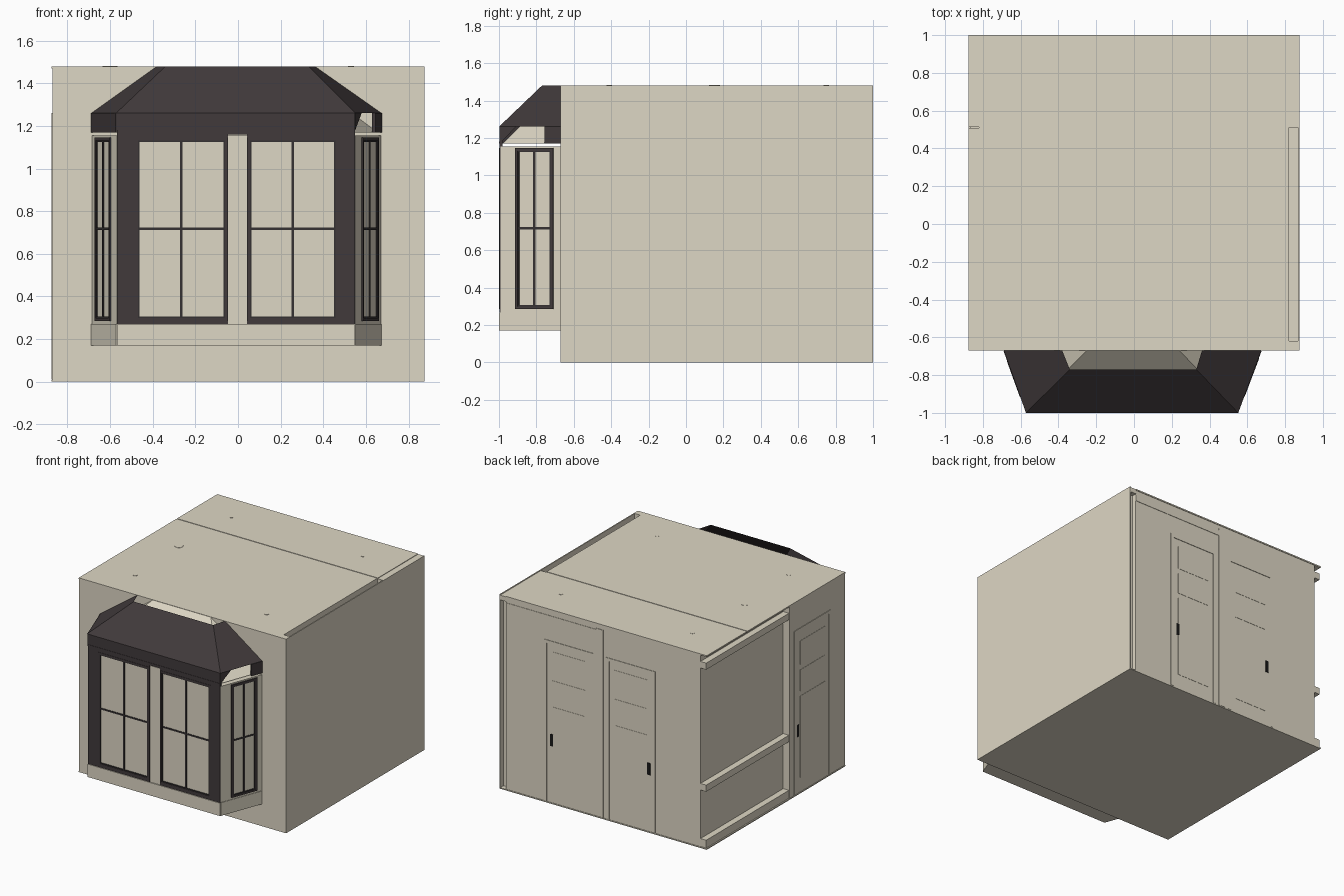
import bpy, bmesh, math
from mathutils import Vector

if "Cube" in bpy.data.objects:
    bpy.data.objects.remove(bpy.data.objects["Cube"])


def material(name, rgb):
    m = bpy.data.materials.new(name)
    m.diffuse_color = (*rgb, 1)
    m.use_nodes = True
    m.node_tree.nodes["Principled BSDF"].inputs["Base Color"].default_value = m.diffuse_color
    return m


BEIGE = material("beige_plaster", (0.73, 0.68, 0.555))
DARK = material("dark_brown", (0.052, 0.042, 0.044))
FRAME = material("window_charcoal", (0.036, 0.031, 0.032))
BLACK = material("handle_black", (0.01, 0.01, 0.01))


def mesh(name, verts, faces, mat, fix=True):
    bm = bmesh.new()
    vs = [bm.verts.new(v) for v in verts]
    for f in faces:
        bm.faces.new([vs[i] for i in f])
    if fix:
        bmesh.ops.recalc_face_normals(bm, faces=bm.faces[:])
    me = bpy.data.meshes.new(name)
    bm.to_mesh(me)
    bm.free()
    me.materials.append(mat)
    ob = bpy.data.objects.new(name, me)
    bpy.context.collection.objects.link(ob)
    return ob


def prism(name, outline, z0, z1, mat):
    n = len(outline)
    verts = [(x, y, z) for z in (z0, z1) for x, y in outline]
    faces = [list(range(n)), list(range(n, 2 * n))]
    faces += [[i, (i + 1) % n, n + (i + 1) % n, n + i] for i in range(n)]
    return mesh(name, verts, faces, mat)


def box(name, x0, x1, y0, y1, z0, z1, mat):
    return prism(name, [(x0, y0), (x1, y0), (x1, y1), (x0, y1)], z0, z1, mat)


class Wall:
    """Places slabs on a vertical wall: s runs along it, d points outward."""
    def __init__(self, label, a, b):
        self.label, self.a = label, Vector(a)
        self.u = (Vector(b) - self.a).normalized()
        self.n = Vector((self.u.y, -self.u.x))
        self.length = (Vector(b) - self.a).length

    def slab(self, part, s0, s1, z0, z1, mat, d0=-0.01, d1=0.006):
        pts = [self.a + self.u * s + self.n * d
               for s, d in ((s0, d0), (s1, d0), (s1, d1), (s0, d1))]
        return prism(self.label + "_" + part, [tuple(p) for p in pts], z0, z1, mat)

    def ring(self, part, s0, s1, z0, z1, w, mat, d1):
        self.slab(part + "_left", s0, s0 + w, z0, z1, mat, d1=d1)
        self.slab(part + "_right", s1 - w, s1, z0, z1, mat, d1=d1)
        self.slab(part + "_bottom", s0 + w, s1 - w, z0, z0 + w, mat, d1=d1)
        self.slab(part + "_top", s0 + w, s1 - w, z1 - w, z1, mat, d1=d1)

    def window(self, part, s0, s1, z0=0.285, z1=1.145):
        self.ring(part + "_frame", s0, s1, z0, z1, 0.014, DARK, 0.008)
        self.ring(part + "_sash", s0 + 0.012, s1 - 0.012, z0 + 0.012, z1 - 0.012, 0.009, FRAME, 0.005)
        m = (s0 + s1) / 2
        self.slab(part + "_upright", m - 0.006, m + 0.006, z0 + 0.02, z1 - 0.02, FRAME, d1=0.004)
        self.slab(part + "_crossbar", s0 + 0.02, s1 - 0.02, 0.711, 0.723, FRAME, d1=0.004)

    def door(self, part, s0, s1, handle_s, top=1.24):
        self.slab(part + "_casing_left", s0, s0 + 0.025, 0.01, top, BEIGE, d1=0.004)
        self.slab(part + "_casing_right", s1 - 0.025, s1, 0.01, top, BEIGE, d1=0.004)
        self.slab(part + "_casing_top", s0 + 0.025, s1 - 0.025, top - 0.025, top, BEIGE, d1=0.004)
        for i, (z0, z1) in enumerate(((0.12, 0.74), (0.78, 0.94), (0.98, 1.16))):
            self.slab(f"{part}_panel_{i}", s0 + 0.07, s1 - 0.07, z0, z1, BEIGE, d1=0.002)
        self.slab(part + "_handle", handle_s - 0.012, handle_s + 0.012, 0.44, 0.53, BLACK, d1=0.004)


# Room body: the left wall steps in towards the back, the right wall stands off
box("room_body", -0.82, 0.82, -0.67, 0.996, 0, 1.475, BEIGE)
box("left_wall_front", -0.871, -0.82, -0.67, 0.0, 0, 1.475, BEIGE)
box("floor_slab", -0.875, 0.867, -0.67, 1.0, 0, 0.008, BEIGE)
box("right_wall", 0.867, 0.875, -0.67, 1.0, 0, 1.48, BEIGE)
box("slot_filler", 0.82, 0.867, -0.67, 0.96, 0, 1.44, BEIGE)
box("slot_front", 0.82, 0.867, -0.67, -0.62, 1.44, 1.48, BEIGE)
box("slot_ceiling_back", 0.82, 0.867, 0.51, 1.0, 1.44, 1.476, BEIGE)

# Ceiling panels with a seam, recessed lamps and a larger fitting
box("ceiling_front_panel", -0.875, 0.82, -0.67, 0.508, 1.47, 1.48, BEIGE)
box("ceiling_back_panel", -0.875, 0.82, 0.514, 1.0, 1.47, 1.48, BEIGE)


def disc(name, x, y, r, z1, mat):
    ring = [(x + r * math.cos(k * math.tau / 16), y + r * math.sin(k * math.tau / 16)) for k in range(16)]
    prism(name, ring, 1.47, z1, mat)


for i, (x, y) in enumerate([(x, y) for x in (-0.58, 0.53) for y in (-0.41, 0.75)]):
    disc(f"ceiling_lamp_{i}", x, y, 0.015, 1.482, BEIGE)
disc("ceiling_fitting", -0.605, 0.153, 0.03, 1.482, BEIGE)

# Back wall: two doors, a post and crown
back = Wall("back", (0.82, 0.996), (-0.82, 0.996))
back.door("door_a", 0.32, 0.735, 0.385)
back.door("door_b", 0.845, 1.26, 1.205)
back.slab("post", 0.76, 0.82, 0.01, 1.44, BEIGE, d1=0.004)
back.slab("crown", 0.0, 0.80, 1.385, 1.43, BEIGE, d1=0.003)

# Left wall: rails across the stepped-in part, door in the front part
left = Wall("left", (-0.82, 0.996), (-0.82, 0.0))
left.slab("crown", 0, left.length, 1.37, 1.42, BEIGE, d1=0.048)
left.slab("chair_rail", 0, left.length, 0.44, 0.49, BEIGE, d1=0.048)
left.slab("skirting", 0, left.length, 0.01, 0.07, BEIGE, d1=0.048)
left_front = Wall("left_front", (-0.871, 0.0), (-0.871, -0.67))
left_front.door("door", 0.06, 0.50, 0.10, 1.26)

# Bay window core; its bare faces act as the panes
FL, FR, WL, WR = (-0.568, -0.992), (0.548, -0.992), (-0.685, -0.67), (0.67, -0.67)
prism("bay_body", [WL, FL, FR, WR], 0.17, 1.155, BEIGE)

# Bay front: dark boarding, two windows and the light centre post
front = Wall("bay_front", FL, FR)
L = front.length
front.slab("board_left", 0, 0.09, 0.27, 1.16, DARK)
front.slab("board_right", L - 0.08, L, 0.27, 1.16, DARK)
front.slab("sill_left", 0.09, 0.52, 0.27, 0.29, DARK)
front.slab("sill_right", 0.61, L - 0.08, 0.27, 0.29, DARK)
front.slab("lintel_left", 0.09, 0.52, 1.14, 1.16, DARK)
front.slab("lintel_right", 0.61, L - 0.08, 1.14, 1.16, DARK)
front.slab("fascia", 0, L, 1.16, 1.26, DARK)
front.slab("fascia_bead", 0, L, 1.17, 1.18, DARK, d1=0.008)
front.slab("base", 0, L, 0.17, 0.268, BEIGE, d1=0.008)
front.window("window_left", 0.085, 0.52)
front.window("window_right", 0.61, 1.04)

# Bay sides: one window each, fascia whole on the left and broken on the right
side_l = Wall("bay_left", WL, FL)
side_r = Wall("bay_right", FR, WR)
side_l.window("window", 0.055, 0.26)
side_r.window("window", 0.087, 0.302)
for side in (side_l, side_r):
    side.slab("base", 0, side.length, 0.17, 0.27, BEIGE, d1=0.004)
side_l.slab("fascia", 0, side_l.length, 1.17, 1.26, DARK)
side_r.slab("fascia_end", 0.255, side_r.length, 1.17, 1.26, DARK)
corner = Vector((*FR, 0))
along = Vector((*side_r.u, 0))
mesh("bay_right_fascia_corner", [corner + Vector((0, 0, 1.26)), corner + along * 0.09 + Vector((0, 0, 1.26)),
     corner + Vector((0, 0, 1.175))], [(0, 2, 1)], DARK, fix=False)

# Bay roof: three slopes, open at the top
roof = [(-0.688, -0.67, 1.26), (-0.572, -1.0, 1.26), (0.552, -1.0, 1.26), (0.673, -0.67, 1.26),
        (-0.38, -0.67, 1.48), (-0.34, -0.77, 1.48), (0.33, -0.77, 1.48), (0.36, -0.67, 1.48)]
mesh("bay_roof", roof, [(0, 1, 5, 4), (1, 2, 6, 5), (2, 3, 7, 6)], DARK, fix=False)

# Plaster ceiling of the bay, parallel below the roof and seen through the opening
inner = [(-0.67, -0.67, 1.17), (-0.56, -0.98, 1.17), (0.54, -0.98, 1.17), (0.655, -0.67, 1.17),
         (-0.25, -0.67, 1.478), (0.24, -0.67, 1.478)]
mesh("bay_ceiling", inner, [(0, 1, 4), (1, 2, 5, 4), (2, 3, 5)], BEIGE, fix=False)
